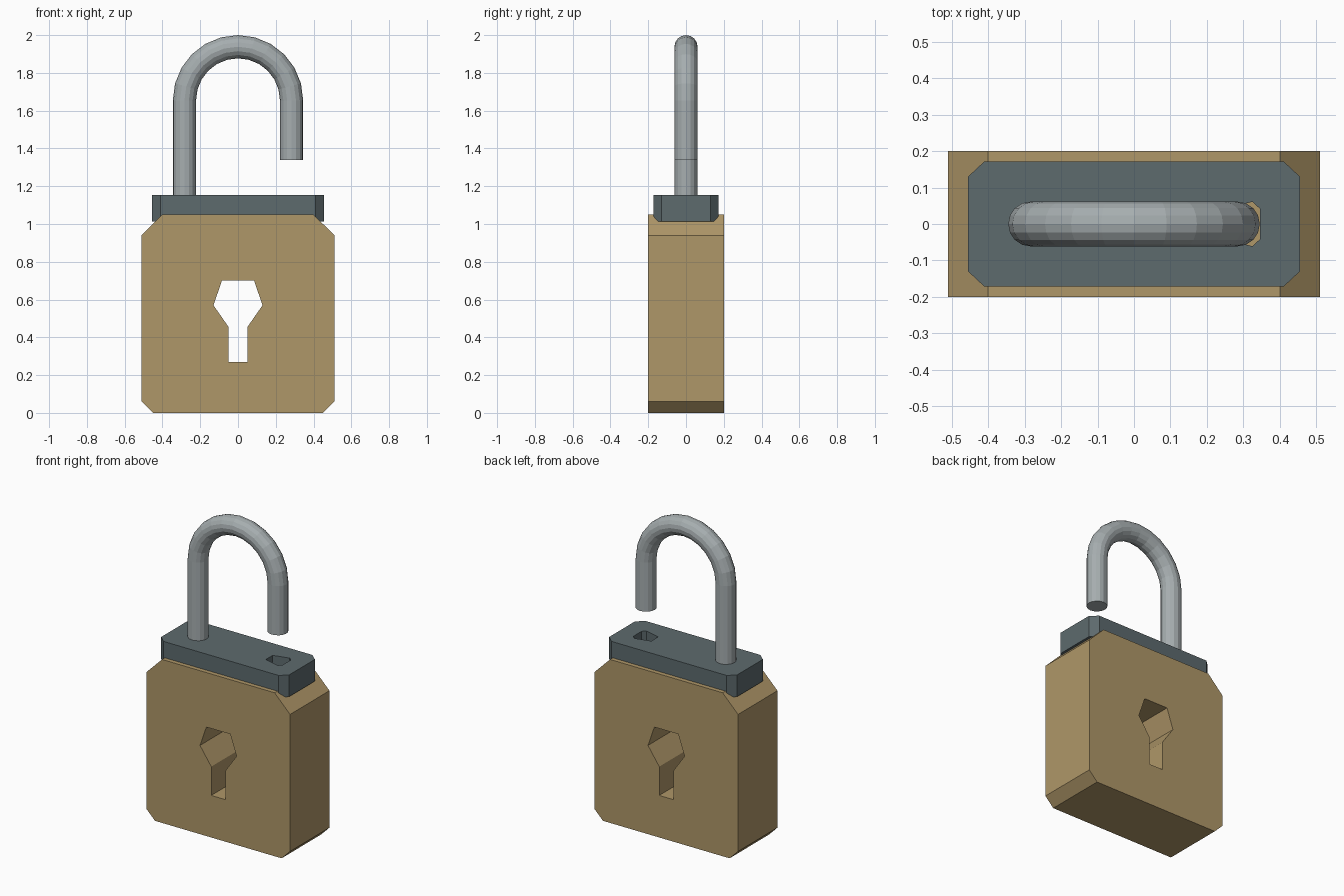
import bpy, bmesh
from math import sin, cos, pi, radians
from mathutils import Matrix

if "Cube" in bpy.data.objects:
    bpy.data.objects.remove(bpy.data.objects["Cube"])


def paint(obj, name, color):
    mat = bpy.data.materials.new(name)
    mat.diffuse_color = (*color, 1)
    mat.use_nodes = True
    mat.node_tree.nodes["Principled BSDF"].inputs["Base Color"].default_value = mat.diffuse_color
    obj.data.materials.append(mat)


def link(name, mesh):
    obj = bpy.data.objects.new(name, mesh)
    bpy.context.collection.objects.link(obj)
    return obj


def plate(name, outlines, thickness, matrix):
    """Extruded flat plate; inner outlines become through holes."""
    curve = bpy.data.curves.new(name + "_profile", 'CURVE')
    curve.dimensions = '2D'
    curve.fill_mode = 'BOTH'
    curve.extrude = thickness / 2
    for pts in outlines:
        spline = curve.splines.new('POLY')
        spline.points.add(len(pts) - 1)
        for p, (a, b) in zip(spline.points, pts):
            p.co = (a, b, 0, 1)
        spline.use_cyclic_u = True
    temp = link(name + "_temp", curve)
    bpy.context.view_layer.update()
    deps = bpy.context.evaluated_depsgraph_get()
    mesh = bpy.data.meshes.new_from_object(temp.evaluated_get(deps))
    bpy.data.objects.remove(temp)
    bm = bmesh.new()
    bm.from_mesh(mesh)
    bmesh.ops.remove_doubles(bm, verts=bm.verts, dist=1e-4)
    bmesh.ops.transform(bm, matrix=matrix, verts=bm.verts)
    bmesh.ops.recalc_face_normals(bm, faces=bm.faces)
    for f in bm.faces:
        f.smooth = False
    bm.to_mesh(mesh)
    bm.free()
    mesh.name = name
    return link(name, mesh)


def mirror_x(half):
    return half + [(-x, z) for x, z in reversed(half)]


def mirror_y(half):
    return half + [(x, -y) for x, y in reversed(half)]


# Brass body with chamfered corners and a through keyhole
outline = mirror_x([(0.45, 0), (0.51, 0.06), (0.51, 0.94), (0.40, 1.05)])
keyhole = mirror_x([(0.05, 0.27), (0.05, 0.455), (0.13, 0.57), (0.085, 0.70)])
body = plate("lock_body", [outline, keyhole], 0.4, Matrix.Rotation(radians(90), 4, 'X'))
paint(body, "brass", (0.43, 0.31, 0.14))

# Dark top cap with a socket for the free end of the shackle
rim = mirror_y([(-0.455, 0.13), (-0.41, 0.172), (0.41, 0.172), (0.455, 0.13)])
socket = mirror_y([(0.222, 0.035), (0.325, 0.061), (0.345, 0.042)])
cap = plate("top_cap", [rim, socket], 0.14, Matrix.Translation((0, 0, 1.083)))
paint(cap, "dark_steel", (0.11, 0.145, 0.155))

# Open shackle: a round bar swept along a leg, half circle and short leg
BEND, BAR, SIDES, STEPS, ARC_Z = 0.2835, 0.0615, 16, 12, 1.655
path = [(-BEND, 1.09, pi)]
path += [(BEND * cos(a), ARC_Z + BEND * sin(a), a)
         for a in (pi * (1 - i / STEPS) for i in range(STEPS + 1))]
path.append((BEND, 1.34, 0))
bm = bmesh.new()
rings = []
for x, z, a in path:
    ring = []
    for k in range(SIDES):
        t = 2 * pi * k / SIDES
        out = BAR * cos(t)
        ring.append(bm.verts.new((x + out * cos(a), BAR * sin(t), z + out * sin(a))))
    rings.append(ring)
for r, s in zip(rings, rings[1:]):
    for k in range(SIDES):
        n = (k + 1) % SIDES
        bm.faces.new((r[k], r[n], s[n], s[k]))
bm.faces.new(rings[0])
bm.faces.new(rings[-1])
bmesh.ops.recalc_face_normals(bm, faces=bm.faces)
mesh = bpy.data.meshes.new("shackle")
bm.to_mesh(mesh)
bm.free()
shackle = link("shackle", mesh)
paint(shackle, "steel", (0.38, 0.42, 0.43))
